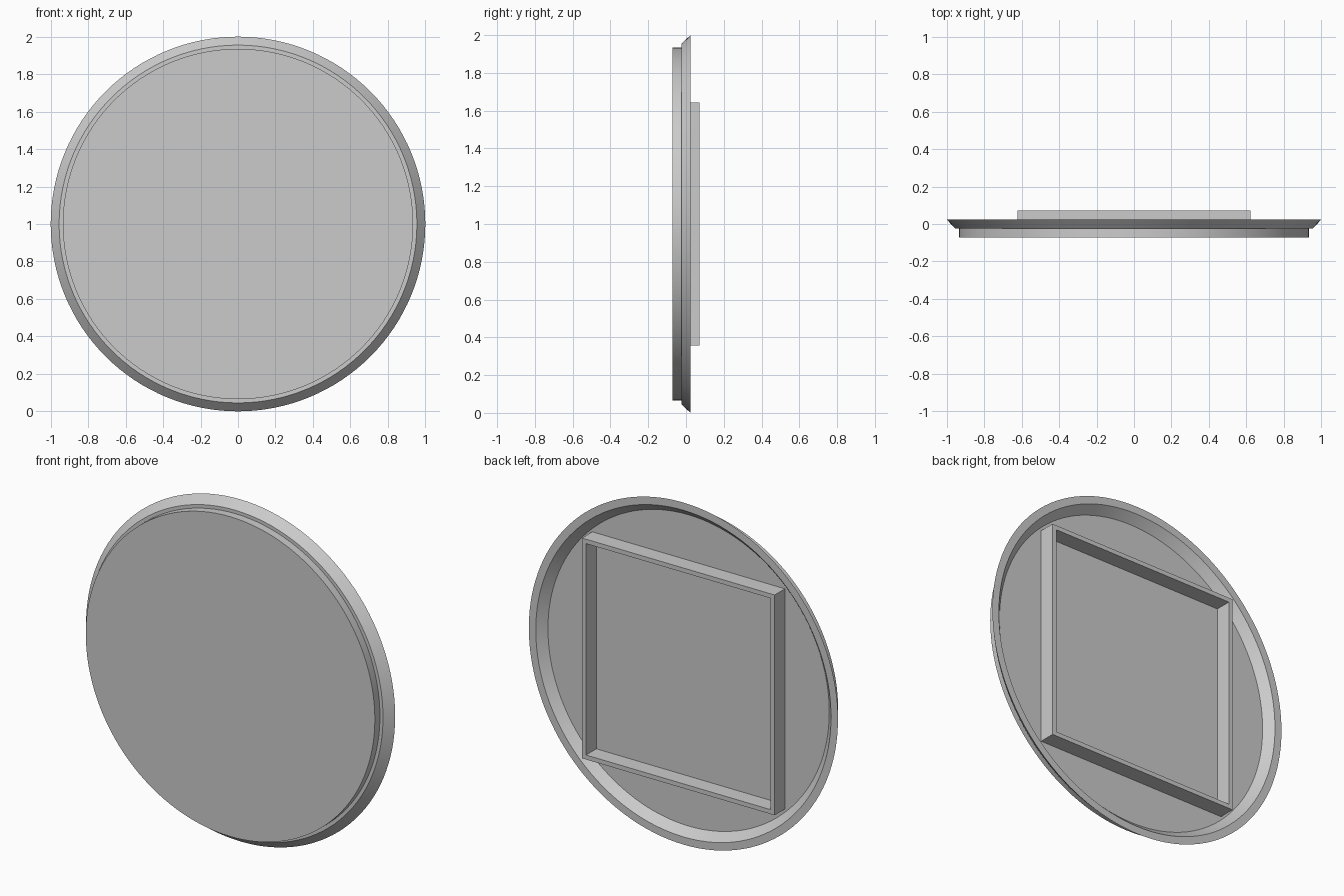
import bpy, bmesh, math
from mathutils import Matrix, Vector

cube = bpy.data.objects.get("Cube")
if cube:
    bpy.data.objects.remove(cube, do_unlink=True)

SEGMENTS = 128
CENTRE = Vector((0, 0, 1))
FRONT, STEP, RIM, BACK = -0.071, -0.024, 0.024, 0.071

grey = bpy.data.materials.new("plain grey")
grey.use_nodes = True
colour = (0.6, 0.6, 0.6, 1)
grey.diffuse_color = colour
grey.node_tree.nodes["Principled BSDF"].inputs["Base Color"].default_value = colour


def finish(name, bm, smooth=False):
    bmesh.ops.recalc_face_normals(bm, faces=bm.faces)
    mesh = bpy.data.meshes.new(name)
    bm.to_mesh(mesh)
    bm.free()
    mesh.materials.append(grey)
    obj = bpy.data.objects.new(name, mesh)
    obj.location = CENTRE
    bpy.context.collection.objects.link(obj)
    if smooth:
        bpy.ops.object.select_all(action="DESELECT")
        obj.select_set(True)
        bpy.context.view_layer.objects.active = obj
        bpy.ops.object.shade_smooth_by_angle(angle=math.radians(30))
    return obj


def sweep(name, profile, corners, smooth=False):
    """Join closed loops: corners(r) gives the x, z outline for each (r, y)."""
    bm = bmesh.new()
    loops = [[bm.verts.new((x, y, z)) for x, z in corners(r)] for r, y in profile]
    for a, b in zip(loops, loops[1:] + loops[:1]):
        n = len(a)
        for i in range(n):
            j = (i + 1) % n
            bm.faces.new((a[i], a[j], b[j], b[i]))
    return finish(name, bm, smooth)


def circle(r):
    angles = [math.tau * i / SEGMENTS for i in range(SEGMENTS)]
    return [(r * math.cos(a), r * math.sin(a)) for a in angles]


def rectangle(inset):
    w, h = 0.623 - inset, 0.644 - inset
    return [(-w, -h), (w, -h), (w, h), (-w, h)]


# Round front plate
bm = bmesh.new()
bmesh.ops.create_cone(
    bm, cap_ends=True, segments=SEGMENTS, radius1=0.935, radius2=0.935,
    depth=STEP - FRONT,
    matrix=Matrix.Translation((0, (FRONT + STEP) / 2, 0))
    @ Matrix.Rotation(math.pi / 2, 4, "X"))
finish("front_plate", bm, smooth=True)

# Flared rim around the recessed back
sweep("flared_rim",
      [(0.91, STEP), (0.955, STEP), (1.0, RIM), (0.955, RIM)],
      circle, smooth=True)

# Thin upright frame standing on the back of the plate
wall = 0.026
sweep("back_frame",
      [(0, STEP), (0, BACK), (wall, BACK), (wall, STEP)],
      rectangle)
